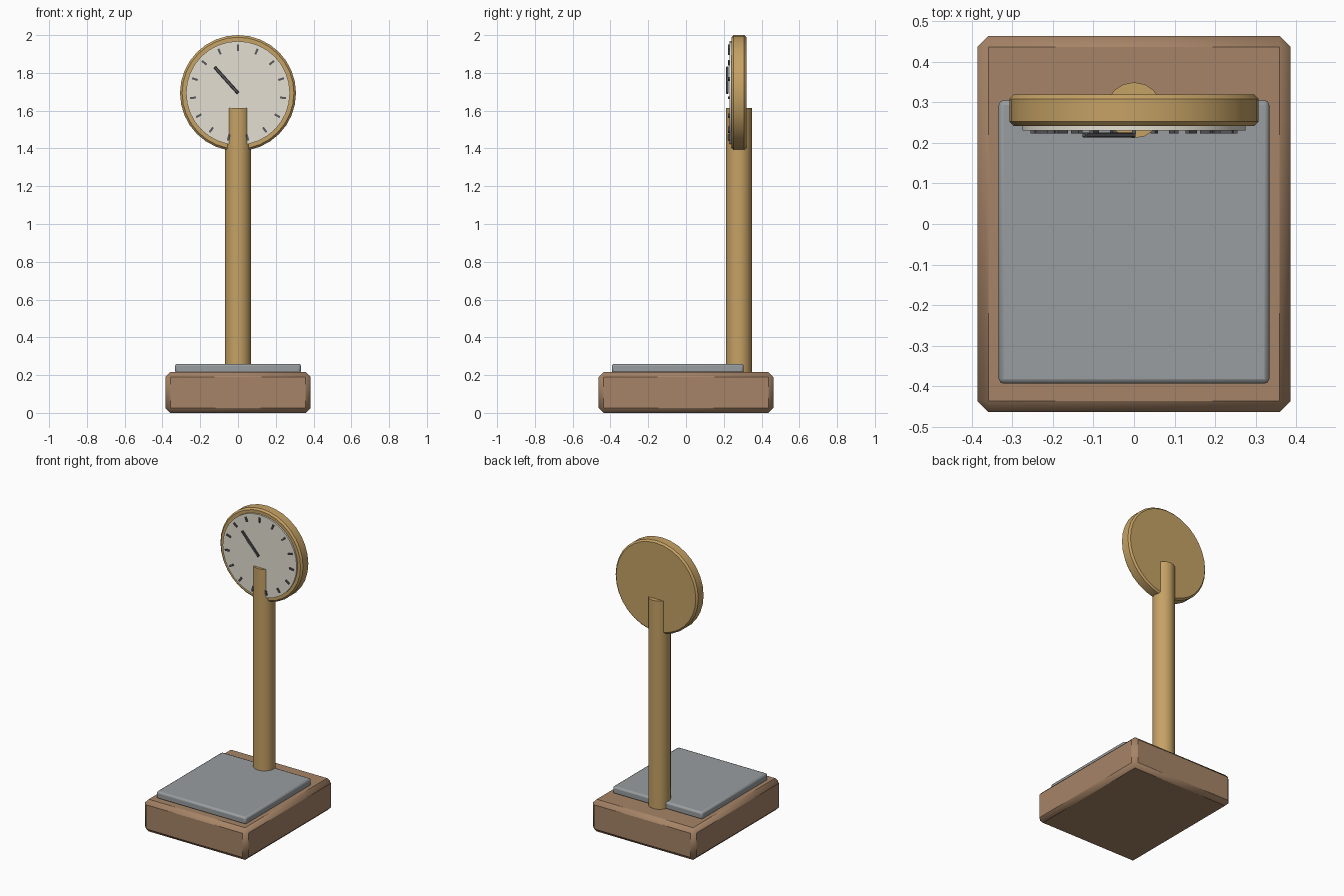
import bpy
from math import radians, sin, cos, pi
from mathutils import Matrix

cube = bpy.data.objects.get("Cube")
if cube:
    bpy.data.objects.remove(cube, do_unlink=True)


def material(name, color):
    m = bpy.data.materials.new(name)
    m.use_nodes = True
    m.diffuse_color = (*color, 1)
    m.node_tree.nodes["Principled BSDF"].inputs["Base Color"].default_value = (*color, 1)
    return m


WOOD = material("brown wood", (0.38, 0.23, 0.135))
BRASS = material("brass", (0.56, 0.36, 0.13))
STEEL = material("grey steel", (0.32, 0.34, 0.35))
CREAM = material("cream", (0.78, 0.74, 0.64))
DARK = material("dark grey", (0.1, 0.1, 0.11))

DIAL_Y, DIAL_Z = 0.28, 1.693


def finish(name, mat, bevel=0, segments=1):
    ob = bpy.context.object
    ob.name = name
    ob.data.materials.append(mat)
    if bevel:
        mod = ob.modifiers.new("Bevel", "BEVEL")
        mod.width = bevel
        mod.segments = segments
        mod.limit_method = "ANGLE"
        mod.angle_limit = radians(40)
    bpy.ops.object.shade_smooth_by_angle(angle=radians(50))
    return ob


def box(name, mat, size, center, bevel=0, segments=1, turn=0):
    bpy.ops.mesh.primitive_cube_add(size=1, location=center)
    ob = bpy.context.object
    # turn is clockwise as seen from the front
    ob.data.transform(Matrix.Rotation(turn, 4, "Y") @ Matrix.Diagonal((*size, 1)))
    return finish(name, mat, bevel, segments)


def cylinder(name, mat, radius, depth, center, sides, bevel=0, facing=False):
    bpy.ops.mesh.primitive_cylinder_add(
        vertices=sides, radius=radius, depth=depth, location=center)
    if facing:
        bpy.context.object.data.transform(Matrix.Rotation(pi / 2, 4, "X"))
    return finish(name, mat, bevel)


def on_dial(angle, radius, y):
    return (radius * sin(angle), y, DIAL_Z + radius * cos(angle))


# Base and weighing plate
box("base", WOOD, (0.77, 0.926, 0.216), (0, 0, 0.108), 0.027)
box("weighing_plate", STEEL, (0.666, 0.698, 0.05), (0, -0.044, 0.235), 0.012, 2)

# Column and dial
cylinder("column", BRASS, 0.069, 1.41, (0, DIAL_Y, 0.909), 16)
cylinder("dial_case", BRASS, 0.307, 0.078, (0, DIAL_Y, DIAL_Z), 32, 0.011, True)
cylinder("dial_face", CREAM, 0.275, 0.02, (0, 0.24, DIAL_Z), 32, 0, True)

# Dial marks and pointer
MARKS = 15
for i in range(MARKS):
    a = 2 * pi * i / MARKS
    box(f"dial_mark_{i + 1}", DARK, (0.011, 0.012, 0.032), on_dial(a, 0.24, 0.229), turn=a)

a = radians(-42)
box("pointer", DARK, (0.016, 0.013, 0.185), on_dial(a, 0.092, 0.219), 0.003, 1, turn=a)
